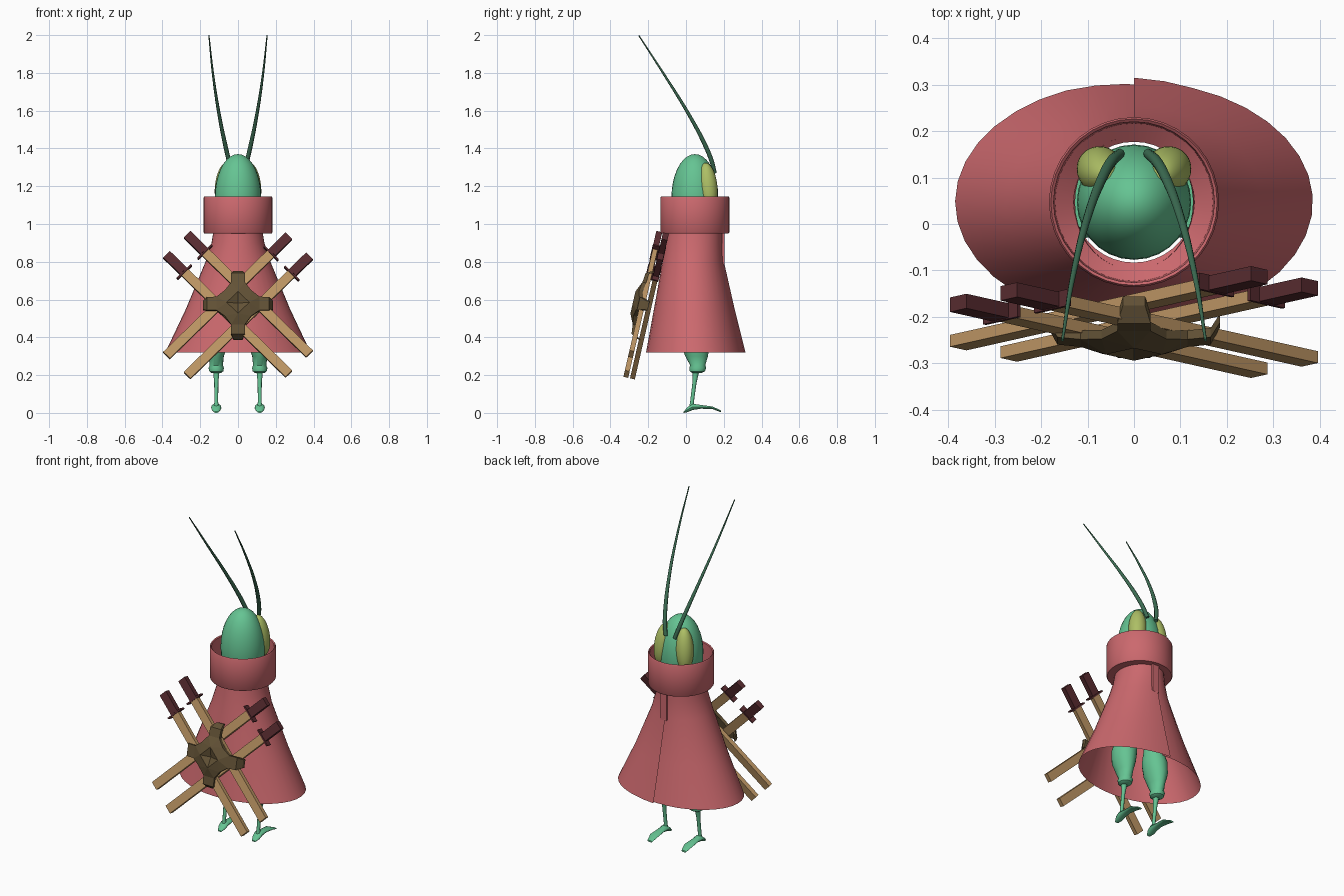
import bpy, bmesh, math
from mathutils import Matrix, Vector

if "Cube" in bpy.data.objects:
    bpy.data.objects.remove(bpy.data.objects["Cube"])


def material(name, rgb):
    m = bpy.data.materials.new(name)
    m.diffuse_color = (*rgb, 1)
    m.use_nodes = True
    m.node_tree.nodes["Principled BSDF"].inputs["Base Color"].default_value = m.diffuse_color
    return m


RED = material("cloak red", (0.60, 0.14, 0.155))
GREEN = material("skin green", (0.13, 0.55, 0.29))
LIME = material("eye lime", (0.42, 0.52, 0.13))
DARK_GREEN = material("antenna green", (0.045, 0.15, 0.085))
TAN = material("blade tan", (0.52, 0.31, 0.13))
MAROON = material("grip maroon", (0.10, 0.025, 0.03))
BROWN = material("hub brown", (0.125, 0.085, 0.037))


def finish(name, bm, mat, smooth=True, matrix=None, normals=True):
    if normals:
        bmesh.ops.recalc_face_normals(bm, faces=bm.faces[:])
    me = bpy.data.meshes.new(name)
    bm.to_mesh(me)
    bm.free()
    me.materials.append(mat)
    ob = bpy.data.objects.new(name, me)
    bpy.context.collection.objects.link(ob)
    if matrix:
        ob.matrix_world = matrix
    if smooth:
        bpy.ops.object.select_all(action='DESELECT')
        ob.select_set(True)
        bpy.context.view_layer.objects.active = ob
        bpy.ops.object.shade_smooth_by_angle(angle=math.radians(40))
    return ob


def loft(name, rings, mat, seg=20, along_y=False, caps=True):
    """Ellipse rings (x, y, z, r1, r2), stacked along z or along y."""
    bm = bmesh.new()
    rows = []
    for x, y, z, r1, r2 in rings:
        row = []
        for i in range(seg):
            a = 2 * math.pi * i / seg
            c, s = r1 * math.cos(a), r2 * math.sin(a)
            row.append(bm.verts.new((x + c, y, z + s) if along_y else (x + c, y + s, z)))
        rows.append(row)
    for lo, hi in zip(rows, rows[1:]):
        for i in range(seg):
            j = (i + 1) % seg
            bm.faces.new((lo[i], lo[j], hi[j], hi[i]))
    if caps:
        bm.faces.new(rows[0])
        bm.faces.new(rows[-1])
    return finish(name, bm, mat)


def ellipsoid(name, matrix, mat):
    bm = bmesh.new()
    bmesh.ops.create_uvsphere(bm, u_segments=28, v_segments=18, radius=1)
    bm.transform(matrix)
    return finish(name, bm, mat)


def box(name, center, size, mat, matrix):
    bm = bmesh.new()
    bmesh.ops.create_cube(bm, size=1)
    bm.transform(Matrix.Translation(center) @ Matrix.Diagonal((*size, 1)))
    return finish(name, bm, mat, False, matrix)


# Head
CY = 0.047
ellipsoid("head", Matrix.Translation((0, CY, 1.14)) @ Matrix.Diagonal((0.123, 0.124, 0.23, 1)), GREEN)

# Collar: open tube with thick wall
collar = [(0.13, 0.95), (0.178, 0.95), (0.183, 0.957), (0.183, 1.138), (0.179, 1.145),
          (0.173, 1.14), (0.170, 1.00), (0.13, 0.97)]
loft("collar", [(0, CY, z, r, r) for r, z in collar], RED, 36, caps=False)

# Cloak: wrapped cone whose edges overlap at the face side
bm = bmesh.new()
profile = [(0.98, 0.127, -0.098, 0.19), (0.90, 0.14, -0.108, 0.19), (0.80, 0.172, -0.125, 0.196),
           (0.55, 0.276, -0.17, 0.251), (0.32, 0.385, -0.212, 0.307)]
N = 38
rows = []
for z, rx, y0, y1 in profile:
    row = []
    for i in range(N + 1):
        t = i / N
        a = math.pi / 2 - t * (2 * math.pi + 0.12)
        k = 1 + 0.03 * max(0, 1 - t * 19) - 0.03 * max(0, t * 12 - 11)
        row.append(bm.verts.new((k * rx * math.cos(a), (y0 + y1) / 2 + k * (y1 - y0) / 2 * math.sin(a), z)))
    rows.append(row)
for lo, hi in zip(rows, rows[1:]):
    for i in range(N):
        bm.faces.new((lo[i], lo[i + 1], hi[i + 1], hi[i]))
finish("cloak", bm, RED)

# Small flap hanging below the collar
box("cloak_flap", (0.012, 0.197, 0.87), (0.045, 0.012, 0.18), RED, Matrix())

for side, s in (("left", -1), ("right", 1)):
    # Eyes lean in towards the crown
    m = (Matrix.Translation((s * 0.072, 0.116, 1.20)) @ Matrix.Rotation(math.radians(-s * 6), 4, 'Y')
         @ Matrix.Rotation(math.radians(6), 4, 'X') @ Matrix.Diagonal((0.05, 0.05, 0.125, 1)))
    ellipsoid(side + "_eye", m, LIME)

    # Antennae: tapered curves sweeping over the back
    cu = bpy.data.curves.new(side + "_antenna", 'CURVE')
    cu.dimensions = '3D'
    cu.bevel_depth = 0.012
    cu.bevel_resolution = 2
    cu.resolution_u = 6
    cu.use_fill_caps = True
    path = [(0.03, 0.152, 1.27, 0.9), (0.048, 0.135, 1.335, 1), (0.068, 0.10, 1.42, 0.95),
            (0.100, 0.015, 1.58, 0.75), (0.132, -0.115, 1.79, 0.5), (0.154, -0.25, 1.998, 0.25)]
    sp = cu.splines.new('BEZIER')
    sp.bezier_points.add(len(path) - 1)
    for p, (x, y, z, r) in zip(sp.bezier_points, path):
        p.co = (s * x, y, z)
        p.radius = r
        p.handle_left_type = p.handle_right_type = 'AUTO'
    cu.materials.append(DARK_GREEN)
    ob = bpy.data.objects.new(side + "_antenna", cu)
    bpy.context.collection.objects.link(ob)
    bpy.ops.object.select_all(action='DESELECT')
    ob.select_set(True)
    bpy.context.view_layer.objects.active = ob
    bpy.ops.object.convert(target='MESH')

    # Legs
    x = s * 0.115
    loft(side + "_thigh", [(x, 0.058, 0.212, 0.026, 0.026), (x, 0.06, 0.22, 0.037, 0.04),
                           (x, 0.062, 0.238, 0.041, 0.045), (x, 0.062, 0.252, 0.035, 0.04),
                           (x, 0.056, 0.30, 0.04, 0.06), (x, 0.05, 0.36, 0.06, 0.076),
                           (s * 0.11, 0.047, 0.43, 0.068, 0.078), (s * 0.10, 0.045, 0.52, 0.05, 0.055)], GREEN)
    loft(side + "_shin", [(x, 0.03, 0.025, 0.014, 0.014), (x, 0.032, 0.06, 0.01, 0.01),
                          (x, 0.045, 0.16, 0.011, 0.011), (x, 0.053, 0.22, 0.017, 0.017)], GREEN, 12)
    foot = [(-0.012, 0.004, 0.012, 0.004), (0.01, 0.018, 0.024, 0.014), (0.035, 0.032, 0.026, 0.017),
            (0.08, 0.032, 0.022, 0.010), (0.14, 0.027, 0.028, 0.007), (0.186, 0.008, 0.016, 0.005)]
    loft(side + "_foot", [(x, y, z, a, b) for y, z, a, b in foot], GREEN, 14, True)

# Four crossed swords on a tilted plane behind the back
PLANE = Matrix.Translation((0, -0.2125, 0.57)) @ Matrix.Rotation(-0.226, 4, 'X')
for layer, s in (("outer", 1), ("inner", -1)):
    for k, off in (("low", -0.077), ("high", 0.077)):
        m = PLANE @ Matrix.Translation((0, -s * 0.018, 0)) @ Matrix.Rotation(s * math.pi / 4, 4, 'Y')
        o = s * off
        box(f"{layer}_{k}_blade", (0.458 - 0.39, 0, off), (0.78, 0.026, 0.05), TAN, m) if s > 0 else \
            box(f"{layer}_{k}_blade", (-0.458 + 0.39, 0, off), (0.78, 0.026, 0.05), TAN, m)
        box(f"{layer}_{k}_guard", (-s * 0.325, 0, off), (0.009, 0.036, 0.105), MAROON, m)
        box(f"{layer}_{k}_grip", (-s * 0.394, 0, off), (0.128, 0.032, 0.05), MAROON, m)

# Hub: four-armed bracket with bent arm ends and a sunken diamond centre
bm = bmesh.new()


def hub_layer(dy):
    out = []
    for q in range(4):
        r = Matrix.Rotation(q * math.pi / 2, 3, 'Y')
        for px, pz, d in ((0.07, -0.07, -0.052), (0.115, -0.036, -0.045), (0.165, -0.036, -0.04), (0.185, -0.024, -0.005),
                          (0.185, 0.024, -0.005), (0.165, 0.036, -0.04), (0.115, 0.036, -0.045)):
            out.append(bm.verts.new(r @ Vector((px, d + dy, -pz))))
    return out


front, back = hub_layer(0), hub_layer(0.02)
n = len(front)
for i in range(n):
    j = (i + 1) % n
    bm.faces.new((front[i], front[j], back[j], back[i]))
for verts, cy, dip in ((front, -0.07, 0.02), (back, -0.035, 0)):
    ring = [bm.verts.new(Matrix.Rotation(q * math.pi / 2, 3, 'Y') @ Vector((0.06, cy, 0))) for q in range(4)]
    mid = bm.verts.new((0, cy + dip, 0))
    for q in range(4):
        v = [verts[(q * 7 + i) % n] for i in range(8)]
        bm.faces.new((v[2], v[3], v[4], v[5]))
        bm.faces.new((v[1], v[2], v[5], v[6]))
        bm.faces.new((v[0], v[1], ring[q]))
        bm.faces.new((v[1], v[6], ring[q]))
        bm.faces.new((v[6], v[7], ring[q]))
        bm.faces.new((v[7], ring[(q + 1) % 4], ring[q]))
        bm.faces.new((ring[q], ring[(q + 1) % 4], mid))
finish("sword_hub", bm, BROWN, False, PLANE)
